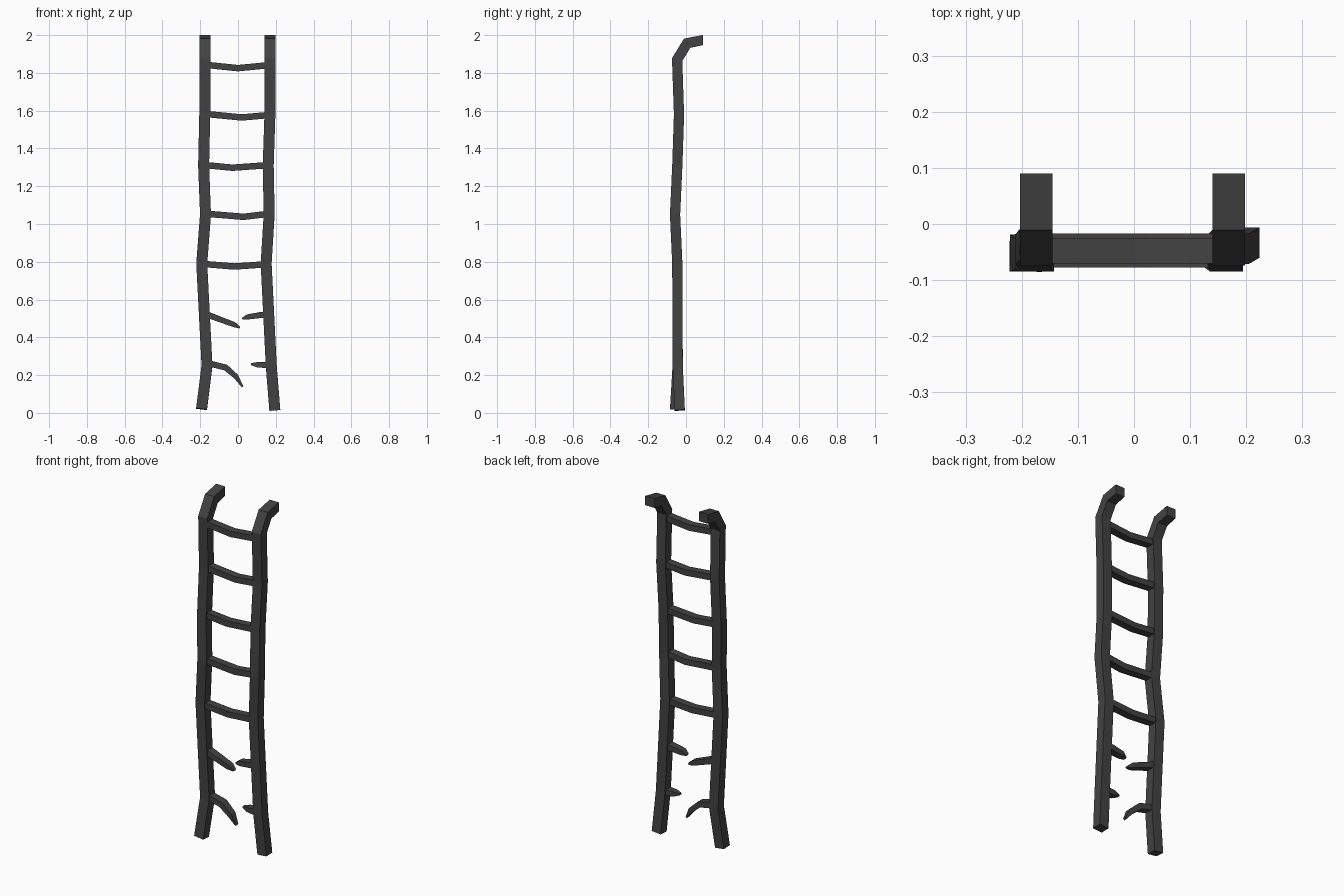
import bpy, bmesh
from mathutils import Vector

if "Cube" in bpy.data.objects:
    bpy.data.objects.remove(bpy.data.objects["Cube"], do_unlink=True)

iron = bpy.data.materials.new("dark_iron")
iron.use_nodes = True
colour = (0.055, 0.055, 0.055, 1)
iron.diffuse_color = colour
bsdf = iron.node_tree.nodes["Principled BSDF"]
bsdf.inputs["Base Color"].default_value = colour
bsdf.inputs["Roughness"].default_value = 0.8


def sweep(name, path, side, width, height, scales=None, end_dir=None):
    """Sweep a rectangle along a path with mitred corners and flat ends."""
    pts = [Vector(p) for p in path]
    dirs = [(b - a).normalized() for a, b in zip(pts, pts[1:])]
    bm = bmesh.new()
    rings = []
    for i, p in enumerate(pts):
        before, after = dirs[max(i - 1, 0)], dirs[min(i, len(dirs) - 1)]
        t = (before + after).normalized()
        stretch = 1 / t.dot(before)
        if end_dir and i == len(pts) - 1:
            t = Vector(end_dir)
        u = (Vector(side) - t * t.dot(Vector(side))).normalized()
        v = t.cross(u) * stretch
        su, sv = scales[i] if scales else (1, 1)
        rings.append([bm.verts.new(p + u * a * width * su / 2 + v * b * height * sv / 2)
                      for a, b in ((-1, -1), (1, -1), (1, 1), (-1, 1))])
    for r, s in zip(rings, rings[1:]):
        for k in range(4):
            n = (k + 1) % 4
            bm.faces.new((r[k], r[n], s[n], s[k]))
    bm.faces.new(rings[0])
    bm.faces.new(rings[-1])
    bmesh.ops.recalc_face_normals(bm, faces=bm.faces)
    mesh = bpy.data.meshes.new(name)
    bm.to_mesh(mesh)
    bm.free()
    mesh.materials.append(iron)
    obj = bpy.data.objects.new(name, mesh)
    bpy.context.collection.objects.link(obj)


# Bent side rails, hooked backwards at the top
heights = (0.25, 0.79, 1.05, 1.31, 1.58, 1.87)
depths = (-0.044, -0.046, -0.058, -0.046, -0.037, -0.047)
rails = {
    "right_rail": ((-0.193, -0.058, 0.02), (-0.164, -0.192, -0.172, -0.182, -0.176, -0.174)),
    "left_rail": ((0.195, -0.033, 0.014), (0.176, 0.149, 0.165, 0.16, 0.169, 0.169)),
}
for name, (foot, xs) in rails.items():
    path = [foot] + list(zip(xs, depths, heights))
    path += [(xs[-1], 0.006, 1.957), (xs[-1], 0.09, 1.974)]
    sweep(name, path, (1, 0, 0), 0.058, 0.054, end_dir=(0, 1, 0))

# Whole rungs, each sagging at a slightly different place
rungs = ((0.787, -0.02, 0.775, 0.787, -0.046), (1.054, 0.03, 1.038, 1.053, -0.055),
         (1.311, -0.03, 1.298, 1.311, -0.045), (1.582, 0.02, 1.564, 1.576, -0.039),
         (1.842, 0.0, 1.825, 1.84, -0.048))
for i, (za, xm, zm, zb, y) in enumerate(rungs):
    sweep(f"rung_{i + 3}", [(-0.165, y, za), (xm, y, zm), (0.155, y, zb)],
          (0, 1, 0), 0.045, 0.034)

# Snapped rung stubs, tapering to splintered tips
Y = -0.045
stubs = {
    "broken_rung_2_right": [(-0.17, 0.524), (-0.13, 0.508), (-0.02, 0.467), (0.01, 0.451)],
    "broken_rung_2_left": [(0.16, 0.522), (0.12, 0.518), (0.05, 0.508), (0.022, 0.498)],
    "broken_rung_1_right": [(-0.17, 0.266), (-0.065, 0.24), (-0.01, 0.192), (0.024, 0.138)],
    "broken_rung_1_left": [(0.17, 0.253), (0.14, 0.254), (0.1, 0.255), (0.068, 0.258)],
}
taper = ((1, 1), (1, 1), (0.85, 0.85), (0.4, 0.3))
for name, pts in stubs.items():
    sweep(name, [(x, Y, z) for x, z in pts], (0, 1, 0), 0.045, 0.032, taper)
